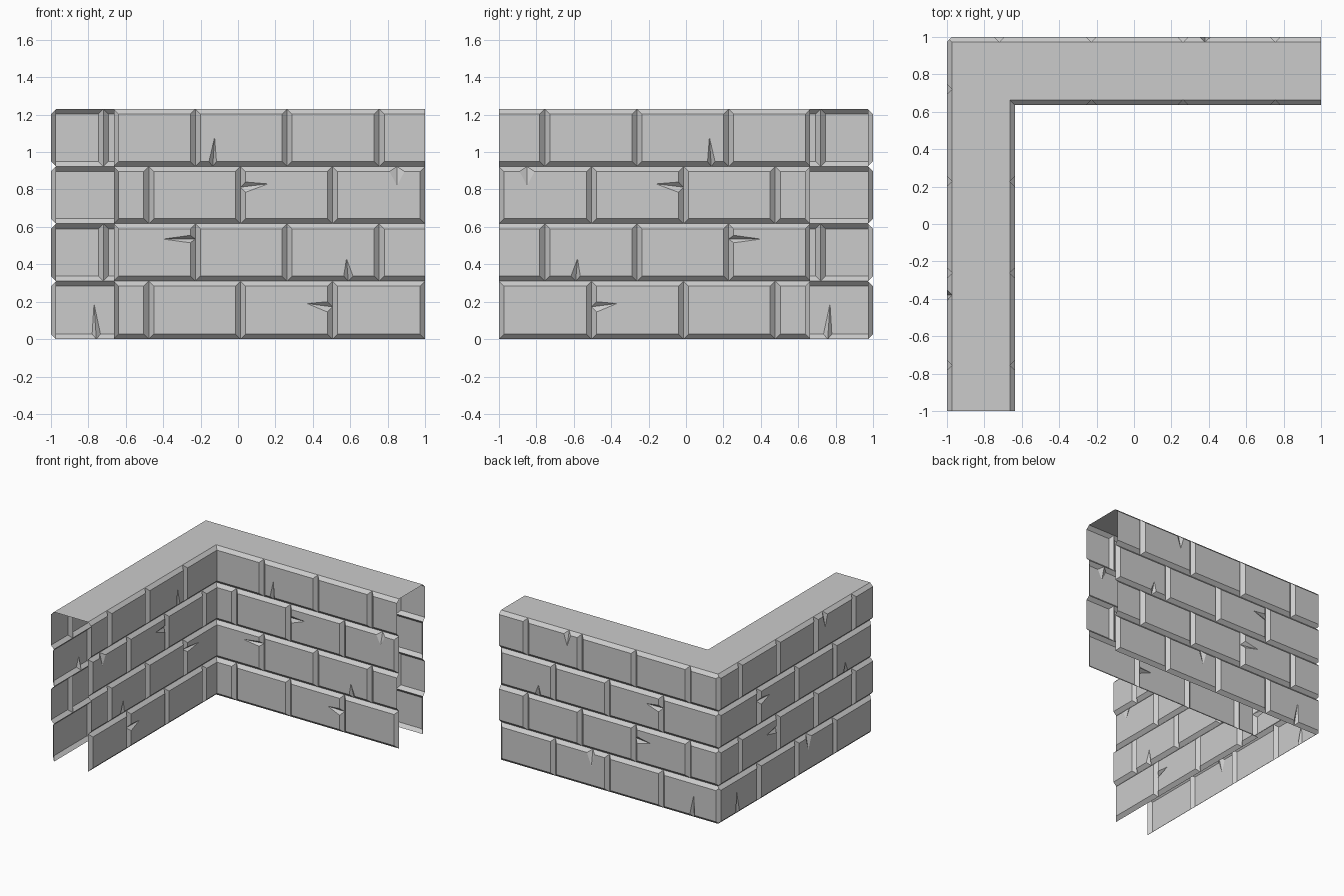
import bpy, bmesh
from mathutils import Matrix, Vector

if "Cube" in bpy.data.objects:
    bpy.data.objects.remove(bpy.data.objects["Cube"])

B = 0.027                                # bevel width and mortar depth
LEVELS = [0, 0.31, 0.617, 0.923, 1.23]   # course boundaries
JOINTS = [[-1, -0.477, 0.013, 0.505, 1.0], [-1, -0.72, -0.228, 0.262, 0.755, 1.25]]

# cracks: course, brick side (0 bottom, 1 right, 2 top, 3 left), mouth lo, mouth hi, tip x, tip z
INNER_CRACKS = [(0, 1, .145, .20, .37, .19), (1, 0, .565, .615, .58, .43),
                (1, 1, .515, .555, -.40, .535), (2, 3, .785, .84, .16, .83),
                (2, 2, .81, .89, .85, .82), (3, 0, -.155, -.115, -.125, 1.08)]
OUTER_CRACKS = [(3, 2, .35, .41, .38, 1.11), (2, 0, .62, .67, .64, .72),
                (2, 3, .79, .845, -.34, .83), (1, 1, .48, .535, -.38, .51),
                (0, 2, .13, .20, .16, .18), (0, 0, -.78, -.735, -.77, .19)]


def add_brick(bm, s0, s1, z0, z1, cracks, y, n):
    """Bevelled brick face with wedge cracks; n is the outward y direction."""
    def vert(s, z, deep=False):
        return bm.verts.new((s, y - n * B * deep, z))
    faces = []
    outer = [vert(s, z, True) for s, z in ((s0, z0), (s1, z0), (s1, z1), (s0, z1))]
    inner = [vert(s, z) for s, z in
             ((s0 + B, z0 + B), (s1 - B, z0 + B), (s1 - B, z1 - B), (s0 + B, z1 - B))]
    loop = []
    for side in range(4):
        o0, o1 = outer[side], outer[(side + 1) % 4]
        i0, i1 = inner[side], inner[(side + 1) % 4]
        loop.append(i0)
        crack = next((c for c in cracks if c[1] == side), None)
        if crack is None:
            faces.append((o0, o1, i1, i0))
            continue
        lo, hi, ts, tz = crack[2:]
        if side > 1:
            lo, hi = hi, lo
        edge_in = (z0 + B, s1 - B, z1 - B, s0 + B)[side]
        edge_out = (z0, s1, z1, s0)[side]

        def on_edge(p, e, deep=False):
            return vert(e, p, deep) if side % 2 else vert(p, e, deep)
        a, b = on_edge(lo, edge_in), on_edge(hi, edge_in)
        m, t = on_edge((lo + hi) / 2, edge_out, True), vert(ts, tz)
        faces += [(o0, m, a, i0), (m, o1, i1, b), (a, m, t), (m, b, t)]
        loop += [a, t, b]
    faces.append(loop)
    for f in faces:
        face = bm.faces.new(f)
        face.normal_update()
        if face.normal.y * n < 0:
            face.normal_flip()


def make_object(bm, name):
    mesh = bpy.data.meshes.new(name)
    bm.to_mesh(mesh)
    bm.free()
    bpy.context.collection.objects.link(bpy.data.objects.new(name, mesh))


def make_wall(name, y, n, cracks, mirrored):
    bm = bmesh.new()
    for c in range(4):
        joints = JOINTS[c % 2]
        for s0, s1 in zip(joints, joints[1:]):
            own = [k for k in cracks if k[0] == c and s0 < k[4] < s1]
            add_brick(bm, s0, s1, LEVELS[c], LEVELS[c + 1], own, y, n)
    bmesh.ops.remove_doubles(bm, verts=bm.verts, dist=1e-4)
    # mitre at the corner, straight cut at the open end
    for co, no in (((0, 0, 0), (-1, -1, 0)), ((1, 0, 0), (1, 0, 0))):
        bmesh.ops.bisect_plane(bm, geom=bm.verts[:] + bm.edges[:] + bm.faces[:], dist=1e-5,
                               plane_co=Vector(co), plane_no=Vector(no), clear_outer=True)
    if mirrored:                         # reflect across the corner diagonal
        swap = Matrix(((0, -1, 0, 0), (-1, 0, 0, 0), (0, 0, 1, 0), (0, 0, 0, 1)))
        bmesh.ops.transform(bm, matrix=swap, verts=bm.verts)
        bmesh.ops.reverse_faces(bm, faces=bm.faces)
    make_object(bm, name)


# brick skins of both arms
for arm, mirrored in (("back", False), ("left", True)):
    make_wall(f"{arm}_outer_bricks", 1.0, 1, OUTER_CRACKS, mirrored)
    make_wall(f"{arm}_inner_bricks", 0.637, -1, INNER_CRACKS, mirrored)

# flat L-shaped top
bm = bmesh.new()
o, i = 1 - B, 0.637 + B
outline = ((-o, -1), (-i, -1), (-i, i), (1, i), (1, o), (-o, o))
bm.faces.new([bm.verts.new((x, y, LEVELS[-1])) for x, y in outline])
make_object(bm, "wall_top")
